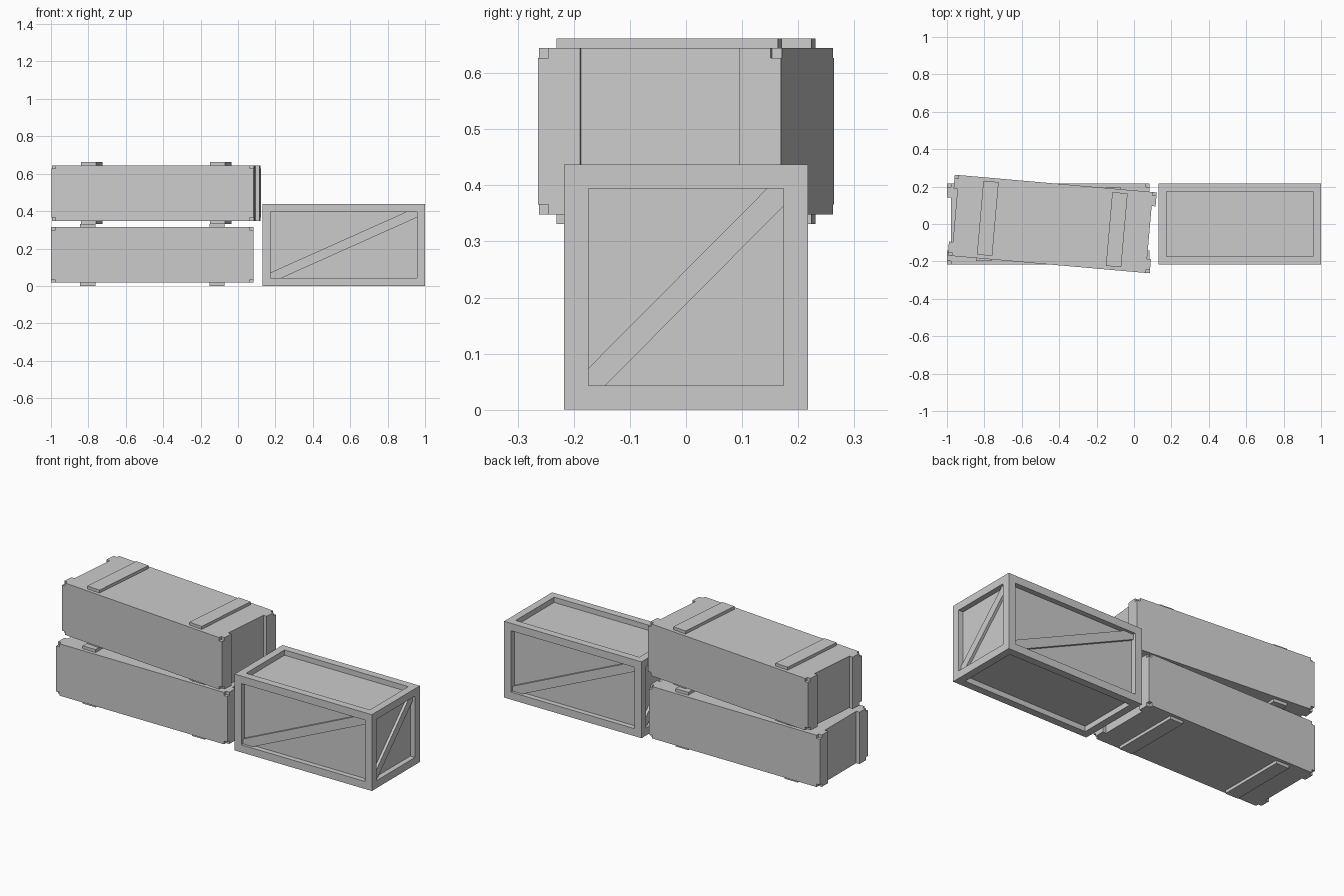
import bpy, bmesh
from math import radians, pi
from mathutils import Matrix, Vector

if "Cube" in bpy.data.objects:
    bpy.data.objects.remove(bpy.data.objects["Cube"])


def finish(name, bm):
    bmesh.ops.recalc_face_normals(bm, faces=bm.faces)
    mesh = bpy.data.meshes.new(name)
    bm.to_mesh(mesh)
    bm.free()
    obj = bpy.data.objects.new(name, mesh)
    bpy.context.collection.objects.link(obj)
    return obj


def add_prism(bm, pts, depth, mat):
    """Extrude a (u, z) outline by depth along -y, then place it with mat."""
    face = bm.faces.new([bm.verts.new((u, 0, v)) for u, v in pts])
    verts = list(face.verts)
    ext = bmesh.ops.extrude_face_region(bm, geom=[face])
    new = [g for g in ext["geom"] if isinstance(g, bmesh.types.BMVert)]
    bmesh.ops.translate(bm, verts=new, vec=(0, -depth, 0))
    bmesh.ops.transform(bm, verts=verts + new, matrix=mat)


def add_box(bm, size, centre, mat=Matrix()):
    bmesh.ops.create_cube(bm, size=1, matrix=mat @ Matrix.Translation(centre)
                          @ Matrix.Diagonal((*size, 1)))


# Framed crate with recessed panels on all six sides
CX, CZ = 0.565, 0.2185
HX, HY, HZ = 0.435, 0.217, 0.2185
RIM, DEPTH, BOARD = 0.043, 0.03, 0.015
crate_place = Matrix.Translation((CX, 0, CZ))
bm = bmesh.new()
add_box(bm, (2 * HX, 2 * HY, 2 * HZ), (0, 0, 0), crate_place)
panels = list(bm.faces)
bmesh.ops.inset_individual(bm, faces=panels, thickness=RIM, use_even_offset=True)
bmesh.ops.inset_individual(bm, faces=panels, thickness=0, depth=-DEPTH,
                           use_even_offset=True)
finish("framed_crate", bm)

# Diagonal braces on the four upright panels
for i, side in enumerate(("front", "right", "back", "left")):
    half, dist, p, q = ((HX, HY, 0.062, 0.028), (HY, HX, 0.03, 0.031))[i % 2]
    a, b = half - RIM, HZ - RIM
    outline = [(-a, -b), (-a + p, -b), (a, b - q), (a, b), (a - p, b), (-a, -b + q)]
    bm = bmesh.new()
    add_prism(bm, outline, BOARD, crate_place @ Matrix.Rotation(i * pi / 2, 4, 'Z')
              @ Matrix.Translation((0, -(dist - DEPTH), 0)))
    finish(side + "_brace", bm)


# Long chest: body, notched end cleats and cross battens
def long_chest(name, centre, angle):
    place = Matrix.Translation(centre) @ Matrix.Rotation(radians(angle), 4, 'Z')
    hx, hy, hz, t, n, w = 0.542, 0.217, 0.1485, 0.021, 0.018, 0.075
    bm = bmesh.new()
    add_box(bm, (2 * (hx - t), 2 * hy, 2 * hz), (0, 0, 0), place)
    finish(name + "_body", bm)

    bm = bmesh.new()
    for end in (0, pi):
        for s in (-1, 1):
            cleat = [(s * (hy - w), -hz), (s * (hy - n), -hz), (s * (hy - n), -hz + n),
                     (s * hy, -hz + n), (s * hy, hz - n), (s * (hy - n), hz - n),
                     (s * (hy - n), hz), (s * (hy - w), hz)]
            add_prism(bm, cleat, t, place @ Matrix.Rotation(pi / 2 + end, 4, 'Z')
                      @ Matrix.Translation((0, -(hx - t), 0)))
    finish(name + "_end_cleats", bm)

    bm = bmesh.new()
    th = 0.017
    for x in (-0.346, 0.346):
        for s in (-1, 1):
            add_box(bm, (0.082, 0.396, th), (x, 0, s * (hz + th / 2)), place)
    finish(name + "_battens", bm)


long_chest("lower_chest", Vector((-0.458, 0, 0.1655)), 0)
long_chest("upper_chest", Vector((-0.437, 0, 0.4965)), -5)
